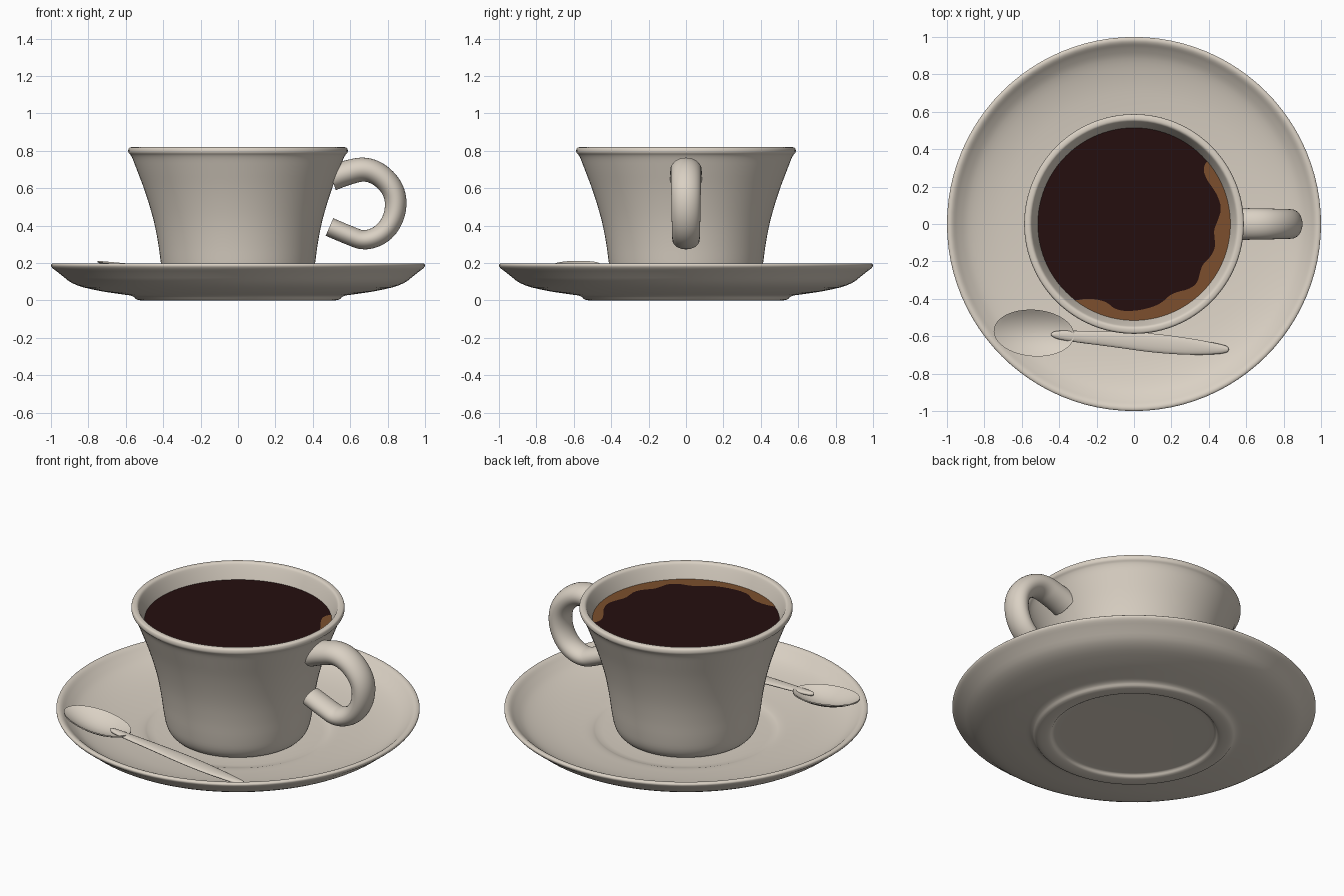
import bpy, bmesh, math
from mathutils import Vector

if "Cube" in bpy.data.objects:
    bpy.data.objects.remove(bpy.data.objects["Cube"])


def material(name, rgb):
    m = bpy.data.materials.new(name)
    m.diffuse_color = (*rgb, 1)
    m.use_nodes = True
    m.node_tree.nodes["Principled BSDF"].inputs["Base Color"].default_value = m.diffuse_color
    return m


CERAMIC = material("warm_white_ceramic", (0.70, 0.635, 0.55))
COFFEE = material("dark_coffee", (0.018, 0.0045, 0.0045))
FOAM = material("brown_foam", (0.20, 0.078, 0.026))


def finish(bm, name, mat, angle=40):
    bmesh.ops.recalc_face_normals(bm, faces=bm.faces)
    me = bpy.data.meshes.new(name)
    bm.to_mesh(me)
    bm.free()
    ob = bpy.data.objects.new(name, me)
    bpy.context.collection.objects.link(ob)
    me.materials.append(mat)
    bpy.ops.object.select_all(action='DESELECT')
    ob.select_set(True)
    bpy.context.view_layer.objects.active = ob
    bpy.ops.object.shade_smooth_by_angle(angle=math.radians(angle))
    return ob


def soften(points, times=2):
    """Round a polyline by cutting its corners, keeping both ends."""
    pts = [Vector(p) for p in points]
    for _ in range(times):
        new = [pts[0]]
        for a, b in zip(pts, pts[1:]):
            new += [a.lerp(b, 0.25), a.lerp(b, 0.75)]
        pts = new + [pts[-1]]
    return pts


def skin(bm, rings):
    """Join rings of equal length with quads."""
    for r, s in zip(rings, rings[1:]):
        n = len(r)
        for i in range(n):
            bm.faces.new((r[i], r[(i + 1) % n], s[(i + 1) % n], s[i]))


def lathe(name, profile, mat, seg=96):
    bm = bmesh.new()
    rings = []
    for r, z in soften(profile):
        if r < 1e-5:
            r = 0.001
        rings.append([bm.verts.new((r * math.cos(2 * math.pi * i / seg),
                                    r * math.sin(2 * math.pi * i / seg), z))
                      for i in range(seg)])
    skin(bm, rings)
    bm.faces.new(rings[0])
    bm.faces.new(rings[-1])
    return finish(bm, name, mat)


# Saucer with foot ring and central well
lathe("saucer", [
    (0, 0.022), (0.43, 0.022), (0.45, 0.02), (0.465, 0.0), (0.54, 0.0),
    (0.56, 0.025), (0.62, 0.033), (0.74, 0.05), (0.88, 0.083), (0.955, 0.145),
    (1.0, 0.178), (1.0, 0.197), (0.975, 0.2), (0.94, 0.168), (0.88, 0.128),
    (0.76, 0.096), (0.62, 0.078), (0.52, 0.07), (0.48, 0.052), (0, 0.05)], CERAMIC)

# Cup: flared outside, rounded lip, inner wall
lathe("cup", [
    (0, 0.05), (0.32, 0.05), (0.365, 0.055), (0.395, 0.10), (0.41, 0.18),
    (0.425, 0.30), (0.45, 0.43), (0.495, 0.58), (0.545, 0.71), (0.57, 0.775),
    (0.588, 0.79), (0.586, 0.814), (0.575, 0.82), (0.553, 0.82), (0.542, 0.80),
    (0.51, 0.72), (0.46, 0.58), (0.41, 0.42), (0.375, 0.20), (0.33, 0.10),
    (0, 0.09)], CERAMIC)

# Cup handle: tapering oval tube swept along a hook
path = soften([(0.50, 0.655), (0.57, 0.68), (0.68, 0.708), (0.775, 0.665),
               (0.843, 0.575), (0.843, 0.46), (0.785, 0.36), (0.68, 0.315),
               (0.59, 0.35), (0.489, 0.393)], 3)
bm = bmesh.new()
rings = []
for k, p in enumerate(path):
    t = k / (len(path) - 1)
    d = (path[min(k + 1, len(path) - 1)] - path[max(k - 1, 0)]).normalized()
    across = 0.07 + (0.051 - 0.07) * min(1, t * 1.3)
    side = 0.088 - 0.02 * t
    ring = []
    for i in range(32):
        a = 2 * math.pi * i / 32
        c = across * math.cos(a)
        ring.append(bm.verts.new((p.x - d.y * c, side * math.sin(a), p.y + d.x * c)))
    rings.append(ring)
skin(bm, rings)
bm.faces.new(rings[0])
bm.faces.new(rings[-1])
finish(bm, "cup_handle", CERAMIC)

# Coffee surface
LEVEL = 0.73
bm = bmesh.new()
bmesh.ops.create_circle(bm, cap_ends=True, segments=96, radius=0.516)
bmesh.ops.translate(bm, verts=bm.verts, vec=(0, 0, LEVEL))
finish(bm, "coffee", COFFEE)

# Foam crescent: wavy inner edge (degrees, radius) joined to the cup wall
wave = [(40.5, 0.514), (40, 0.49), (37, 0.465), (31, 0.455), (25, 0.462), (18, 0.472),
        (10, 0.474), (3, 0.45), (-4, 0.427), (-10, 0.437), (-16, 0.452),
        (-23, 0.445), (-30, 0.425), (-36, 0.435), (-43, 0.463), (-50, 0.455),
        (-57, 0.43), (-64, 0.425), (-71, 0.447), (-80, 0.456), (-88, 0.462),
        (-96, 0.468), (-103, 0.465), (-109, 0.442), (-116, 0.447),
        (-123, 0.475), (-127.5, 0.514)]
bm = bmesh.new()
pairs = []
for deg, r in soften(wave):
    a = math.radians(deg)
    pairs.append([bm.verts.new((q * math.cos(a), q * math.sin(a), LEVEL + 0.003))
                  for q in (0.516, r)])
for a, b in zip(pairs, pairs[1:]):
    bm.faces.new((a[0], a[1], b[1], b[0]))
finish(bm, "coffee_foam", FOAM)

# Spoon bowl: thin tilted oval dish
bm = bmesh.new()
rings = []
steps = [(k / 8, 0.0) for k in range(9)] + [(k / 8, -0.008) for k in range(8, -1, -1)]
for f, drop in steps:
    f = max(f, 0.01)
    ring = []
    for i in range(48):
        a = 2 * math.pi * i / 48
        x, y = 0.215 * f * math.cos(a), 0.125 * f * math.sin(a)
        z = 0.193 - 0.09 * x - 0.05 * (1 - f * f) + drop
        ring.append(bm.verts.new((-0.535 + x, -0.583 + y - 0.05 * x, z)))
    rings.append(ring)
skin(bm, rings)
bm.faces.new(rings[0])
bm.faces.new(rings[-1])
finish(bm, "spoon_bowl", CERAMIC)

# Spoon handle: slim flattened leaf (x, y, half width)
leaf = soften([(-0.445, -0.59, 0.004), (-0.42, -0.592, 0.022), (-0.33, -0.60, 0.030),
               (-0.10, -0.617, 0.042), (0.10, -0.636, 0.052), (0.30, -0.656, 0.045),
               (0.44, -0.667, 0.03), (0.50, -0.67, 0.018), (0.507, -0.671, 0.003)])
bm = bmesh.new()
rings = []
for x, y, w in leaf:
    t = (x + 0.445) / 0.952
    z = 0.167 - 0.043 * t
    thick = min(0.012, w)
    rings.append([bm.verts.new((x, y + w * math.cos(2 * math.pi * i / 16),
                                z + thick * math.sin(2 * math.pi * i / 16)))
                  for i in range(16)])
skin(bm, rings)
bm.faces.new(rings[0])
bm.faces.new(rings[-1])
finish(bm, "spoon_handle", CERAMIC, 60)
